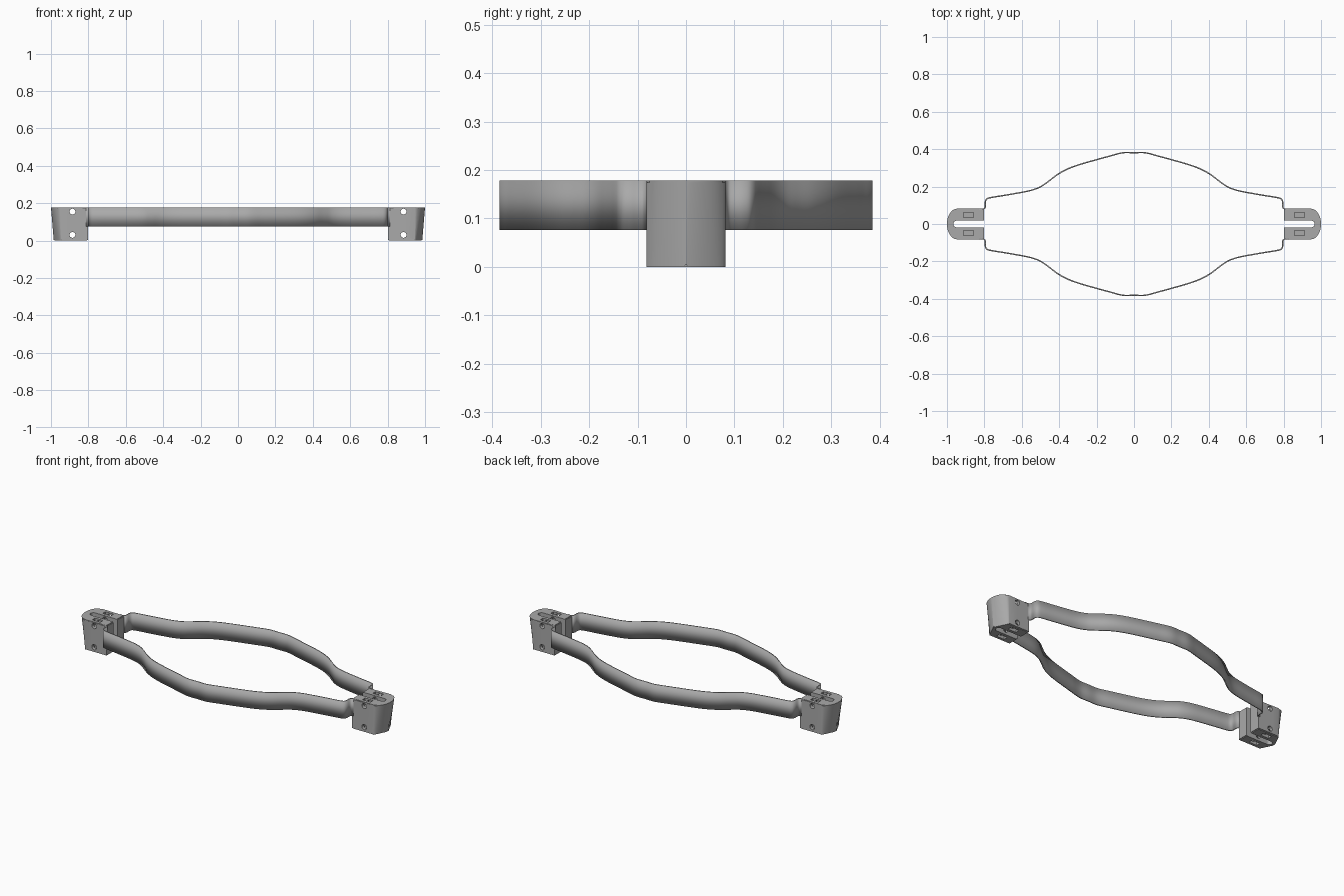
import bpy, bmesh, math
from mathutils import Vector, Matrix

if "Cube" in bpy.data.objects:
    bpy.data.objects.remove(bpy.data.objects["Cube"])

grey = bpy.data.materials.new("plain grey")
grey.use_nodes = True
grey.diffuse_color = (0.4, 0.4, 0.4, 1)
grey.node_tree.nodes["Principled BSDF"].inputs["Base Color"].default_value = (0.4, 0.4, 0.4, 1)

TOP = 0.178        # height of blocks and bands
BAND_LOW = 0.076
HALF = 0.082       # half width of a block
MID_X = 0.885      # screw and pocket position


def make_object(name, bm):
    bmesh.ops.recalc_face_normals(bm, faces=bm.faces)
    mesh = bpy.data.meshes.new(name)
    bm.to_mesh(mesh)
    bm.free()
    obj = bpy.data.objects.new(name, mesh)
    bpy.context.collection.objects.link(obj)
    mesh.materials.append(grey)
    return obj


def smooth(obj, angle):
    bpy.ops.object.select_all(action="DESELECT")
    obj.select_set(True)
    bpy.context.view_layer.objects.active = obj
    bpy.ops.object.shade_smooth_by_angle(angle=math.radians(angle))


def loft(bm, lower, upper):
    """Closed solid between two matching outlines."""
    low = [bm.verts.new(p) for p in lower]
    high = [bm.verts.new(p) for p in upper]
    bm.faces.new(low)
    bm.faces.new(high)
    n = len(low)
    for i in range(n):
        j = (i + 1) % n
        bm.faces.new((low[i], low[j], high[j], high[i]))


def cut(obj, name, bm):
    cutter = make_object(name, bm)
    cutter.hide_render = True
    cutter.hide_viewport = True
    mod = obj.modifiers.new(name, "BOOLEAN")
    mod.operation = "DIFFERENCE"
    mod.solver = "EXACT"
    mod.object = cutter


def box(bm, centre, size):
    bmesh.ops.create_cube(bm, size=1, matrix=Matrix.Translation(centre)
                          @ Matrix.Diagonal((*size, 1)))


# End block: rounded nose on top, tapering to a pointed nose below
upper = [Vector((0.803, HALF, TOP)), Vector((0.803, -HALF, TOP))]
lower = [Vector((p.x, p.y, 0)) for p in upper]
STEPS = 24
for i in range(STEPS + 1):
    y = HALF * math.sin(math.pi * (i / STEPS - 0.5))
    arc = math.sqrt(max(0, 1 - (y / HALF) ** 2))
    upper.append(Vector((0.945 + 0.055 * arc, y, TOP)))
    lower.append(Vector((0.945 + 0.04 * (1 - abs(y) / HALF), y, 0)))
bm = bmesh.new()
loft(bm, lower, upper)
rim = [e for e in bm.edges if abs(e.verts[0].co.z - e.verts[1].co.z) < 0.001]
bmesh.ops.bevel(bm, geom=rim, offset=0.004, segments=2, affect="EDGES")
block = make_object("end_blocks", bm)

# Open slot with a round end
bm = bmesh.new()
slot = [(0.78, 0.018), (0.78, -0.018)]
for i in range(13):
    a = math.pi * (i / 12 - 0.5)
    slot.append((0.948 + 0.018 * math.cos(a), 0.018 * math.sin(a)))
loft(bm, [(x, y, -0.1) for x, y in slot], [(x, y, 0.3) for x, y in slot])
cut(block, "slot_cutter", bm)

# Screw holes through the sides
bm = bmesh.new()
for z in (0.03, 0.155):
    bmesh.ops.create_cone(bm, cap_ends=True, segments=24, radius1=0.0155,
                          radius2=0.0155, depth=0.4,
                          matrix=Matrix.Translation((MID_X, 0, z))
                          @ Matrix.Rotation(math.pi / 2, 4, "X"))
cut(block, "screw_hole_cutter", bm)

# Nut pockets in the top and bottom
bm = bmesh.new()
for y in (-0.049, 0.049):
    for z in (0, TOP):
        box(bm, (MID_X, y, z), (0.054, 0.026, 0.08))
cut(block, "nut_pocket_cutter", bm)
block.modifiers.new("both_ends", "MIRROR").use_axis = (True, False, False)
smooth(block, 25)

# Wavy bands, swept upward from a smoothed path
half_path = [(0, 0.381), (0.06, 0.381), (0.13, 0.363), (0.2, 0.344), (0.3, 0.315),
             (0.36, 0.292), (0.41, 0.264), (0.46, 0.226), (0.5, 0.199), (0.55, 0.18),
             (0.63, 0.164), (0.7, 0.152), (0.772, 0.14), (0.789, 0.132), (0.795, 0.118),
             (0.795, 0.098), (0.798, 0.086), (0.81, 0.079), (0.83, 0.078)]
points = [Vector((-x, y)) for x, y in half_path[:0:-1]] + [Vector(p) for p in half_path]
path = []
for i in range(len(points) - 1):
    a, b = points[i], points[i + 1]
    before = points[max(i - 1, 0)]
    after = points[min(i + 2, len(points) - 1)]
    length = (b - a).length
    ta = (b - before).normalized() * length
    tb = (after - a).normalized() * length
    for k in range(5):
        t = k / 5
        path.append(a * (2 * t**3 - 3 * t**2 + 1) + ta * (t**3 - 2 * t**2 + t)
                    + b * (3 * t**2 - 2 * t**3) + tb * (t**3 - t**2))
path.append(points[-1])

for name, side in (("front_band", -1), ("back_band", 1)):
    bm = bmesh.new()
    columns = [[bm.verts.new((p.x, side * p.y, z)) for z in (BAND_LOW, TOP)] for p in path]
    for c, d in zip(columns, columns[1:]):
        bm.faces.new((c[0], d[0], d[1], c[1]))
    band = make_object(name, bm)
    thick = band.modifiers.new("thickness", "SOLIDIFY")
    thick.thickness = 0.007
    thick.offset = 0
    smooth(band, 35)
